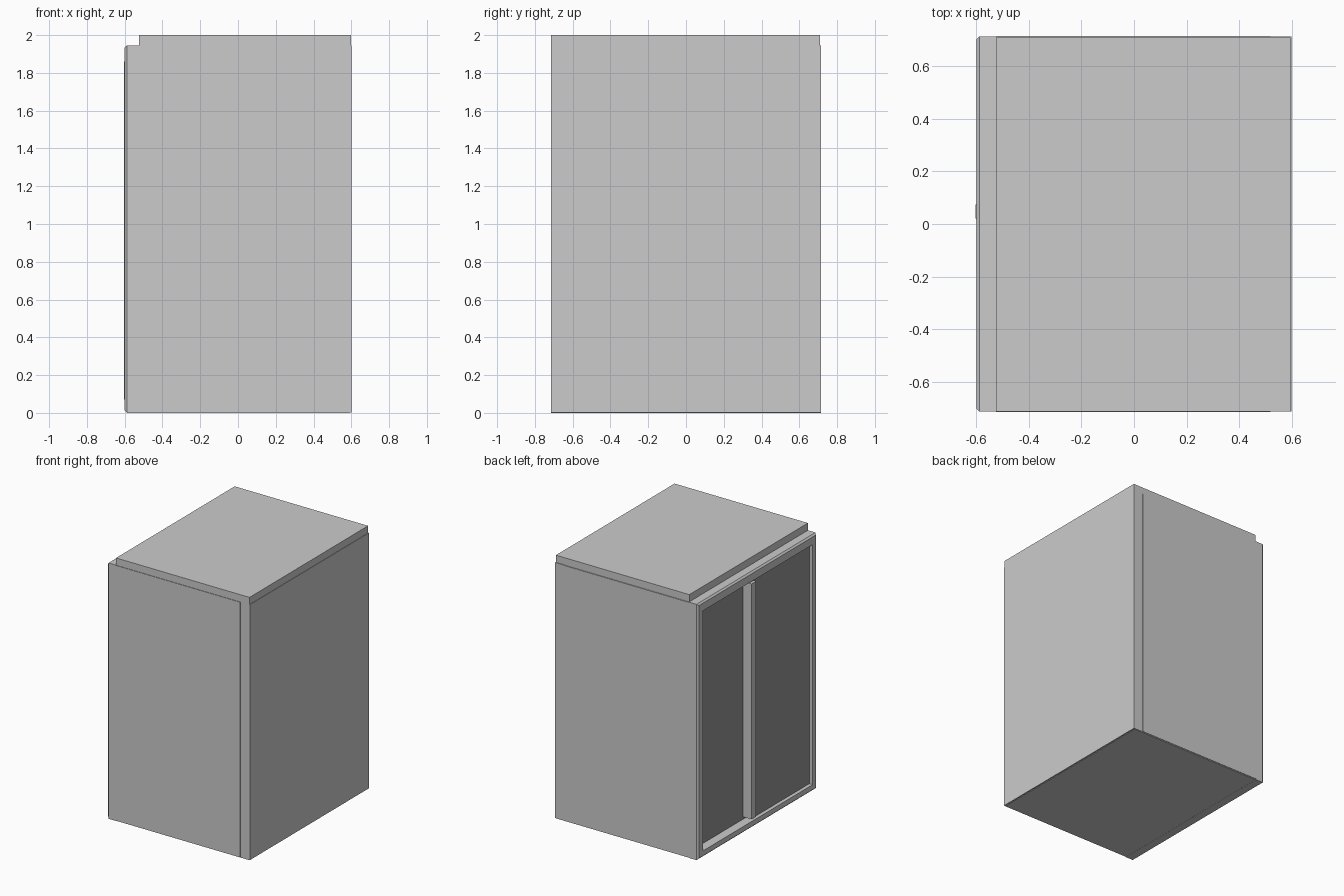
import bpy, bmesh

if "Cube" in bpy.data.objects:
    bpy.data.objects.remove(bpy.data.objects["Cube"])


def material(name, v):
    m = bpy.data.materials.new(name)
    m.diffuse_color = (v, v, v, 1)
    m.use_nodes = True
    m.node_tree.nodes["Principled BSDF"].inputs["Base Color"].default_value = m.diffuse_color
    return m


def box(name, x, y, z, mat=None):
    """Axis-aligned box from (min, max) ranges."""
    bm = bmesh.new()
    bmesh.ops.create_cube(bm, size=1)
    for v in bm.verts:
        v.co = [r[0] if c < 0 else r[1] for c, r in zip(v.co, (x, y, z))]
    me = bpy.data.meshes.new(name)
    bm.to_mesh(me)
    bm.free()
    ob = bpy.data.objects.new(name, me)
    bpy.context.collection.objects.link(ob)
    if mat:
        me.materials.append(mat)
    return ob


def ring_frame(name, rings):
    """Closed rectangular frame lofted through (x, y0, y1, z0, z1) rings."""
    bm = bmesh.new()
    loops = [[bm.verts.new((x, y, z)) for y, z in
              ((y0, z0), (y1, z0), (y1, z1), (y0, z1))]
             for x, y0, y1, z0, z1 in rings]
    for i, a in enumerate(loops):
        b = loops[(i + 1) % len(loops)]
        for j in range(4):
            k = (j + 1) % 4
            bm.faces.new((a[j], a[k], b[k], b[j]))
    bmesh.ops.recalc_face_normals(bm, faces=bm.faces)
    me = bpy.data.meshes.new(name)
    bm.to_mesh(me)
    bm.free()
    ob = bpy.data.objects.new(name, me)
    bpy.context.collection.objects.link(ob)
    return ob


glass = material("dark_glass", 0.3)

# Cabinet carcass, with the top rising above the door frame
box("carcass", (-0.524, 0.59), (-0.712, 0.712), (0.0, 1.945))
box("top_slab", (-0.525, 0.597), (-0.715, 0.71), (1.945, 2.0))

# Rear board and thin side skins
box("rear_board", (0.52, 0.6), (-0.715, 0.715), (0.003, 1.945))
for name, s in (("side_skin_a", 1), ("side_skin_b", -1)):
    ys = sorted((s * 0.70, s * 0.716))
    box(name, (-0.525, 0.519), ys, (0.006, 1.943))

# Door surround with a chamfered outer edge
ring_frame("door_frame", [
    (-0.525, -0.715, 0.715, 0.0, 1.945),
    (-0.588, -0.715, 0.715, 0.0, 1.945),
    (-0.6, -0.703, 0.703, 0.012, 1.933),
    (-0.6, -0.665, 0.65, 0.05, 1.875),
    (-0.525, -0.665, 0.65, 0.05, 1.875),
])

# Two sliding panes at different depths, and the stile between them
box("inner_pane", (-0.53, -0.52), (0.04, 0.66), (0.045, 1.88), glass)
box("outer_pane", (-0.572, -0.562), (-0.666, 0.03), (0.049, 1.876), glass)
box("meeting_stile", (-0.604, -0.53), (0.02, 0.075), (0.07, 1.86))
